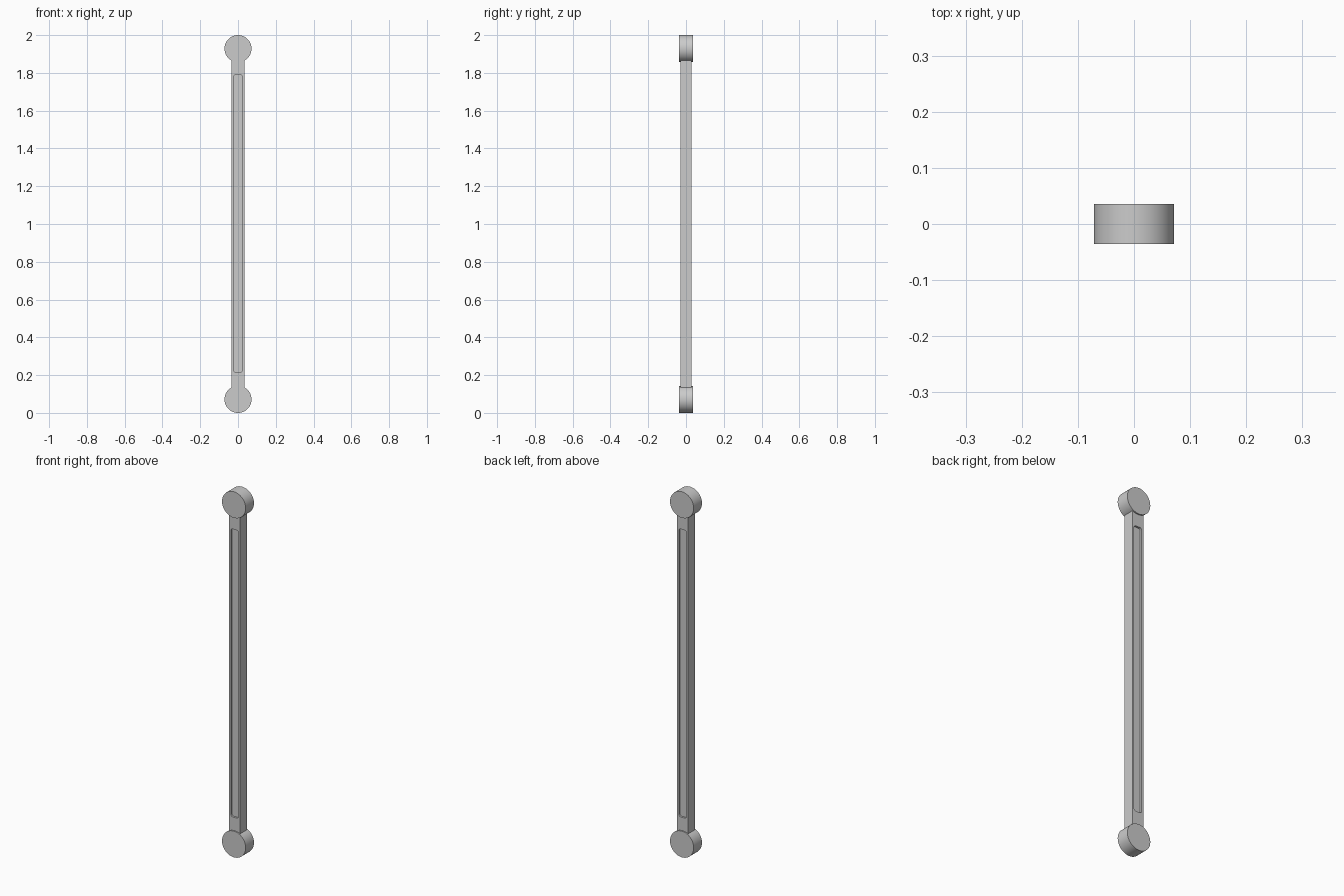
import bpy, math
from mathutils import Vector

if "Cube" in bpy.data.objects:
    bpy.data.objects.remove(bpy.data.objects["Cube"])

R, DISC_T = 0.0715, 0.072          # end disc radius and thickness
BAR_W, BAR_T = 0.067, 0.058        # shank section
POCKET_W, POCKET_D = 0.047, 0.011  # recess width and depth


def box(name, size, loc):
    bpy.ops.mesh.primitive_cube_add(size=1, location=loc)
    ob = bpy.context.object
    ob.name = name
    ob.scale = size
    bpy.ops.object.transform_apply(location=False, rotation=False, scale=True)
    return ob


def apply_mod(ob, mod):
    bpy.ops.object.select_all(action='DESELECT')
    ob.select_set(True)
    bpy.context.view_layer.objects.active = ob
    bpy.ops.object.modifier_apply(modifier=mod.name)


def end_disc(name, z):
    bpy.ops.mesh.primitive_cylinder_add(vertices=64, radius=R, depth=DISC_T,
                                        location=(0, 0, z), rotation=(math.pi / 2, 0, 0))
    bpy.context.object.name = name
    bpy.ops.object.shade_smooth_by_angle(angle=math.radians(30))


# Round bosses at both ends
end_disc("lower_end_disc", R)
end_disc("upper_end_disc", 2 - R)

# Shank, its ends just buried in the discs
z0 = 0.132
shank = box("shank", (BAR_W, BAR_T, 2 - 2 * z0), (0, 0, 1))

# Rounded recess on the front and back faces
for side in (-1, 1):
    cutter = box("recess_cutter", (POCKET_W, 2 * POCKET_D, 1.575),
                 (0, side * BAR_T / 2, 1.0025))
    cutter.hide_render = True
    # Round only the four edges running along y
    attr = cutter.data.attributes.new("bevel_weight_edge", 'FLOAT', 'EDGE')
    for e in cutter.data.edges:
        a, b = (Vector(cutter.data.vertices[i].co) for i in e.vertices)
        attr.data[e.index].value = 1.0 if abs(a.y - b.y) > 1e-4 else 0.0
    bev = cutter.modifiers.new("round", 'BEVEL')
    bev.limit_method = 'WEIGHT'
    bev.width = 0.012
    bev.segments = 6
    apply_mod(cutter, bev)
    cut = shank.modifiers.new("recess", 'BOOLEAN')
    cut.operation = 'DIFFERENCE'
    cut.solver = 'EXACT'
    cut.object = cutter
    apply_mod(shank, cut)
    bpy.data.objects.remove(cutter, do_unlink=True)

bpy.ops.object.select_all(action='DESELECT')
shank.select_set(True)
bpy.context.view_layer.objects.active = shank
bpy.ops.object.shade_smooth_by_angle(angle=math.radians(30))
